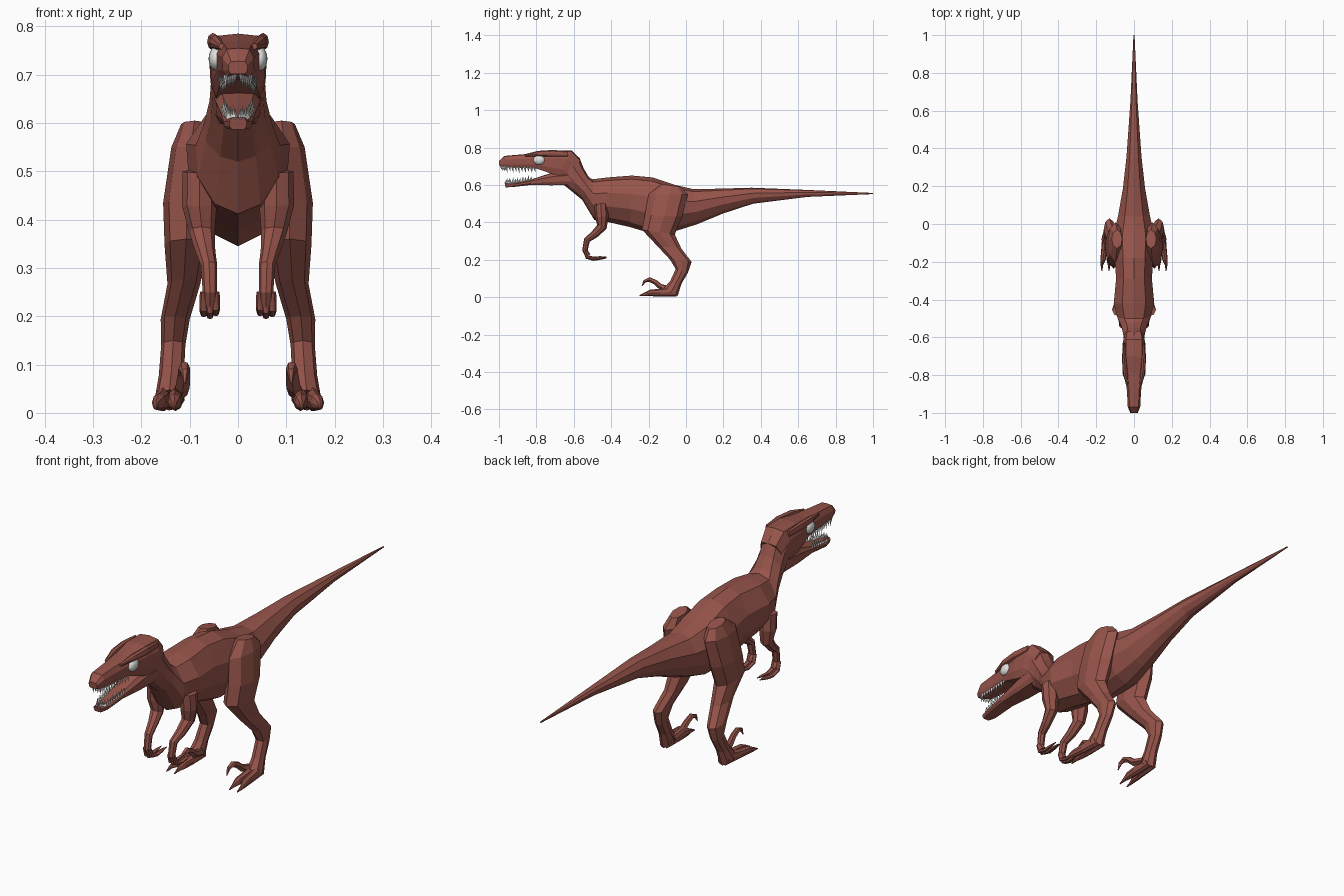
import bpy, bmesh, math
from mathutils import Vector


def material(name, rgb):
    m = bpy.data.materials.new(name)
    m.diffuse_color = (*rgb, 1)
    return m


HIDE = material("red brown hide", (0.31, 0.09, 0.07))
WHITE = material("eye and tooth white", (0.75, 0.75, 0.73))

# Half cross-sections: (sideways, along top-bottom axis)
BARREL = [(0, 1), (.55, .86), (.95, .3), (.9, -.3), (.5, -.82), (0, -1)]
FLAT_TOP = [(0, 1), (.72, .93), (1, .35), (.95, -.5), (.75, -1), (0, -1)]
LIMB = [(0, 1), (.75, .65), (1, -.05), (.7, -.7), (0, -1)]
THIN = [(0, 1), (1, .2), (.6, -.8), (0, -1)]


def finish(name, bm, mat, mirror=False):
    bmesh.ops.recalc_face_normals(bm, faces=bm.faces)
    me = bpy.data.meshes.new(name)
    bm.to_mesh(me)
    bm.free()
    me.materials.append(mat)
    ob = bpy.data.objects.new(name, me)
    bpy.context.collection.objects.link(ob)
    if mirror:
        ob.modifiers.new("Mirror", 'MIRROR').use_mirror_merge = False
    return ob


def loft(name, sections, half, mirror=False):
    """Each section: edge a (y, z), edge b (y, z), centre x, half width."""
    bm = bmesh.new()
    ring = half + [(-u, v) for u, v in half[-2:0:-1]]
    rows = []
    for ay, az, by, bz, x, w in sections:
        a, b = Vector((x, ay, az)), Vector((x, by, bz))
        mid, arm = (a + b) / 2, (a - b) / 2
        rows.append([bm.verts.new(mid + arm * v + Vector((w * u, 0, 0))) for u, v in ring])
    n = len(ring)
    for r, s in zip(rows, rows[1:]):
        for i in range(n):
            j = (i + 1) % n
            bm.faces.new((r[i], r[j], s[j], s[i]))
    bm.faces.new(rows[0])
    bm.faces.new(rows[-1])
    return finish(name, bm, HIDE, mirror)


def limb(name, path, half=THIN):
    """Mirrored tube through points (x, y, z, radius)."""
    sections = []
    for i, (x, y, z, r) in enumerate(path):
        p, q = path[max(i - 1, 0)], path[min(i + 1, len(path) - 1)]
        d = Vector((q[1] - p[1], q[2] - p[2])).normalized()
        ny, nz = -d.y * r, d.x * r
        sections.append((y + ny, z + nz, y - ny, z - nz, x, r))
    return loft(name, sections, half, True)


# Tail, trunk and neck
loft("body", [
    (1.0, .557, 1.0, .551, 0, .003), (.65, .573, .65, .536, 0, .02),
    (.35, .585, .36, .5, 0, .042), (.18, .58, .2, .448, 0, .062),
    (.04, .577, .06, .39, 0, .088), (-.06, .6, -.05, .355, 0, .112),
    (-.18, .64, -.2, .345, 0, .106), (-.29, .65, -.3, .375, 0, .1),
    (-.42, .64, -.42, .402, 0, .113), (-.5, .63, -.49, .412, 0, .092),
    (-.52, .642, -.555, .52, 0, .074), (-.548, .69, -.61, .565, 0, .062),
    (-.57, .745, -.66, .605, 0, .058), (-.61, .78, -.70, .645, 0, .058)], BARREL)

# Skull with upper jaw
loft("upper_head", [
    (-.565, .735, -.62, .62, 0, .05), (-.61, .784, -.68, .65, 0, .06),
    (-.70, .785, -.72, .66, 0, .058), (-.79, .77, -.8, .688, 0, .046),
    (-.89, .762, -.89, .69, 0, .037), (-.97, .755, -.965, .693, 0, .033),
    (-1.0, .728, -.998, .702, 0, .02)], FLAT_TOP)

# Lower jaw
loft("lower_jaw", [
    (-.59, .68, -.61, .6, 0, .052), (-.71, .667, -.72, .598, 0, .046),
    (-.82, .632, -.83, .6, 0, .036), (-.92, .611, -.93, .588, 0, .03),
    (-.97, .612, -.965, .587, 0, .018)], FLAT_TOP)

# Brow ridges above the eyes
loft("brow", [
    (-.86, .765, -.86, .752, .034, .006), (-.79, .782, -.79, .752, .046, .013),
    (-.71, .787, -.71, .75, .052, .012), (-.63, .78, -.63, .75, .052, .006)], LIMB, True)

# Eyes
bm = bmesh.new()
bmesh.ops.create_uvsphere(bm, u_segments=12, v_segments=8, radius=1)
for v in bm.verts:
    v.co = Vector((.045 + v.co.x * .016, -.785 + v.co.y * .032, .733 + v.co.z * .025))
eye = finish("eye", bm, WHITE, True)
for p in eye.data.polygons:
    p.use_smooth = True


# Rows of pointed teeth
def teeth(name, path, count, length):
    bm = bmesh.new()
    pts = [Vector(p) for p in path]
    for i in range(count):
        t = i / (count - 1) * (len(pts) - 1)
        k = min(int(t), len(pts) - 2)
        c = pts[k].lerp(pts[k + 1], t - k)
        h = length * (1 if i % 2 else .75)
        base = [bm.verts.new(c + Vector((.005 * math.cos(a), .007 * math.sin(a), -.15 * h)))
                for a in (0, math.pi / 2, math.pi, math.pi * 1.5)]
        tip = bm.verts.new(c + Vector((0, .004, h)))
        for j in range(4):
            bm.faces.new((base[j], base[(j + 1) % 4], tip))
        bm.faces.new(base)
    return finish(name, bm, WHITE, True)


teeth("upper_teeth", [(.036, -.81, .69), (.03, -.89, .691), (.025, -.965, .695),
                      (.006, -.99, .702)], 15, -.028)
teeth("lower_teeth", [(.03, -.83, .628), (.025, -.89, .618), (.02, -.94, .611),
                      (.005, -.965, .61)], 13, .027)

# Hind legs, front edge then back edge
loft("hind_leg", [
    (-.13, .605, -.03, .59, .09, .028), (-.2, .55, .01, .55, .098, .04),
    (-.22, .44, -.02, .43, .107, .048), (-.235, .36, -.06, .335, .107, .045),
    (-.155, .275, -.025, .26, .112, .034), (-.085, .2, .03, .188, .13, .03),
    (-.055, .15, .01, .13, .134, .025), (-.085, .085, -.025, .07, .138, .026),
    (-.12, .048, -.045, .005, .142, .031)], LIMB, True)

# Walking toes with claws
for label, x, dx in (("outer", .158, .012), ("middle", .13, .002)):
    loft(label + "_toe", [
        (-.07, .06, -.05, .004, x - dx / 2, .016), (-.14, .045, -.14, .004, x, .016),
        (-.19, .04, -.19, .005, x + dx / 2, .014), (-.22, .026, -.215, .007, x + dx, .007),
        (-.25, .01, -.248, .006, x + dx, .002)], LIMB, True)

# Raised sickle claw on the inner toe
limb("sickle_claw", [(.122, -.08, .04, .017), (.115, -.135, .055, .015),
                     (.112, -.165, .08, .013), (.111, -.195, .094, .012),
                     (.11, -.222, .085, .008), (.11, -.235, .06, .002)])

# Front limbs
limb("front_arm", [(.08, -.455, .5, .035), (.08, -.45, .43, .036), (.075, -.45, .375, .027),
                   (.068, -.49, .335, .021), (.06, -.53, .305, .017),
                   (.058, -.54, .25, .015), (.058, -.525, .222, .015)], LIMB)

# Curled fingers with claws
for label, x, drop in (("inner", .046, 0), ("middle", .058, .006), ("outer", .071, .002)):
    limb(label + "_finger", [(x, -.54, .25, .008), (x, -.53, .218 - drop, .009),
                             (x, -.495, .208 - drop, .008), (x, -.46, .212 - drop, .007),
                             (x, -.425, .215 - drop, .0015)])
